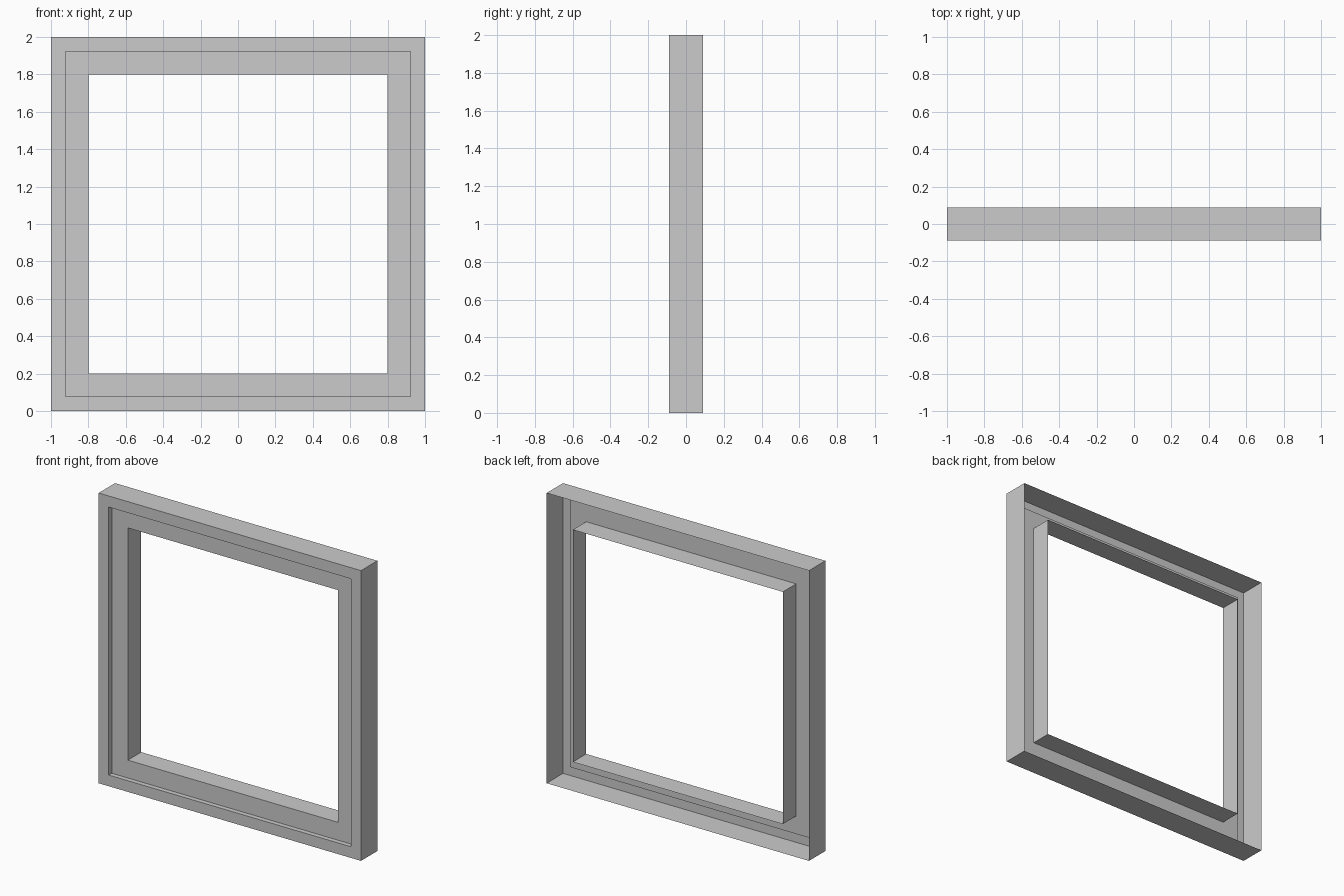
import bpy, bmesh

if "Cube" in bpy.data.objects:
    bpy.data.objects.remove(bpy.data.objects["Cube"])

# Cross-section of the pressed frame: (half size, y), open at the back
HALF = 0.089
STEP = HALF - 0.033
PROFILE = [(1.0, HALF), (1.0, -HALF), (0.923, -HALF),
           (0.923, -STEP), (0.8, -STEP), (0.8, HALF)]
CORNERS = [(-1, -1), (1, -1), (1, 1), (-1, 1)]


def square_loop(bm, half, y):
    return [bm.verts.new((sx * half, y, 1 + sz * half)) for sx, sz in CORNERS]


# Window frame: sweep the section round the square with mitred corners
bm = bmesh.new()
loops = [square_loop(bm, h, y) for h, y in PROFILE]
for a, b in zip(loops, loops[1:]):
    for i in range(4):
        j = (i + 1) % 4
        bm.faces.new((b[i], b[j], a[j], a[i]))

mesh = bpy.data.meshes.new("window_frame")
bm.to_mesh(mesh)
bm.free()
bpy.context.collection.objects.link(bpy.data.objects.new("window_frame", mesh))
